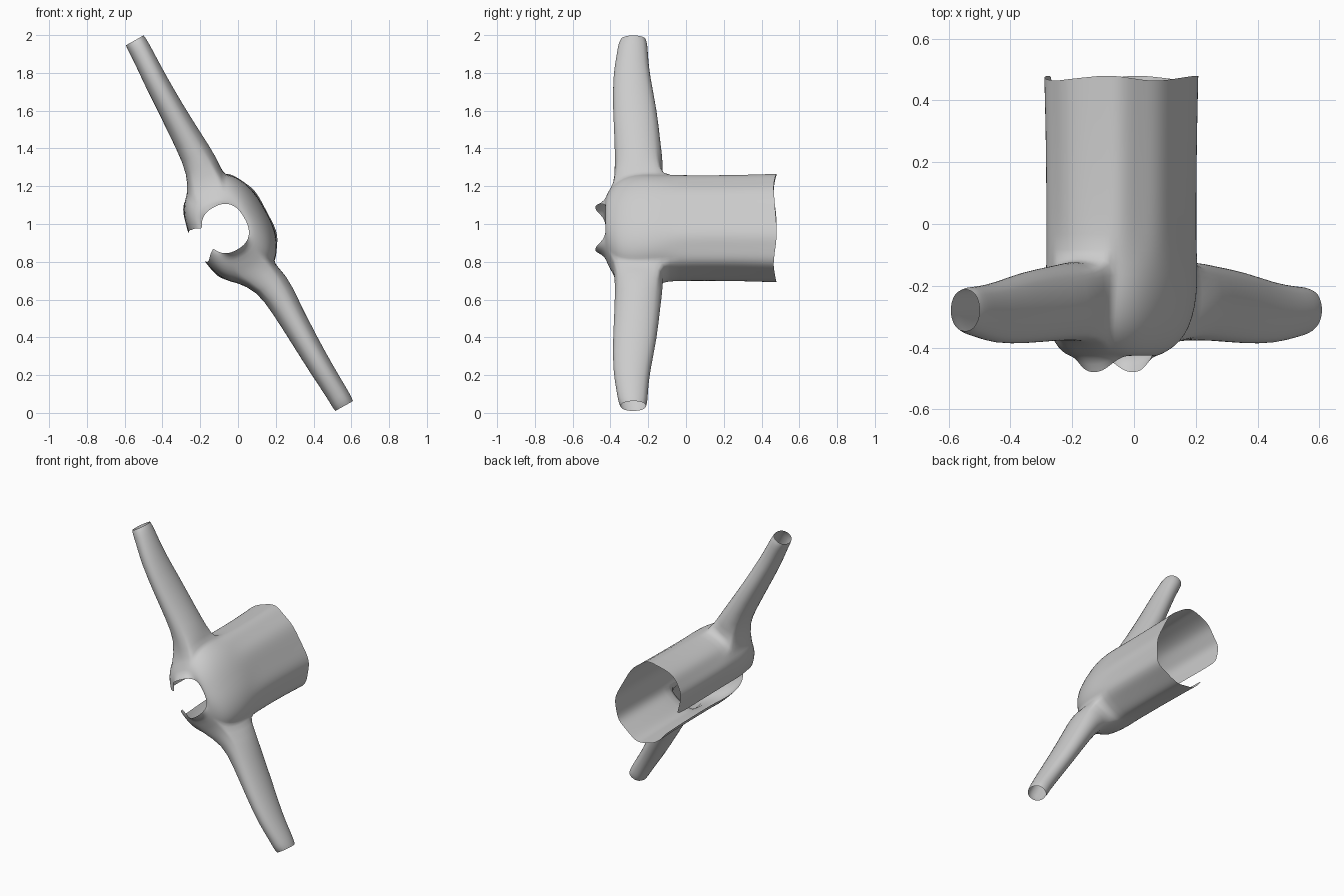
import bpy, bmesh, math
from mathutils import Vector

if "Cube" in bpy.data.objects:
    bpy.data.objects.remove(bpy.data.objects["Cube"])

# Garment axes: u runs along the sleeves, v towards the back, y down to the hem
SLEEVE = Vector((-0.49, 0, 0.872))
BACK = Vector((0.872, 0, 0.49))
COLS = 48


def place(u, v, y):
    return Vector((0, y, 1)) + SLEEVE * u + BACK * v


def power(x, e):
    return math.copysign(abs(x) ** e, x)


# Torso rows from hem to collar: y, half width, half depth, centre v, opening angle
ROWS = [
    (0.472, 0.292, 0.213, -0.045, 0.24), (0.30, 0.285, 0.21, -0.045, 0.24),
    (0.10, 0.283, 0.208, -0.045, 0.24), (-0.04, 0.285, 0.207, -0.045, 0.24),
    (-0.13, 0.29, 0.208, -0.045, 0.24), (-0.20, 0.298, 0.207, -0.047, 0.24),
    (-0.27, 0.298, 0.20, -0.05, 0.25), (-0.335, 0.285, 0.187, -0.056, 0.27),
    (-0.382, 0.25, 0.17, -0.063, 0.30), (-0.415, 0.195, 0.146, -0.067, 0.34),
    (-0.428, 0.15, 0.125, -0.07, 0.38), (-0.425, 0.128, 0.115, -0.07, 0.42),
]
# Sleeve rings: u, centre v, centre y, radius in y, radius in v
RINGS = [
    (0.36, -0.015, -0.247, 0.130, 0.094), (0.50, -0.012, -0.256, 0.122, 0.081),
    (0.70, -0.012, -0.270, 0.118, 0.070), (0.90, -0.008, -0.289, 0.099, 0.064),
    (1.03, 0.0, -0.284, 0.083, 0.060), (1.09, 0.0, -0.281, 0.078, 0.060),
    (1.115, 0.0, -0.279, 0.068, 0.056),
]

bm = bmesh.new()

# Open-fronted torso sheet, with soft folds and a wavy hem
flat, grid = [], []
for r, (y, hw, hd, vc, t0) in enumerate(ROWS):
    frow, grow = [], []
    for i in range(COLS + 1):
        t = t0 + (2 * math.pi - 2 * t0) * i / COLS
        fold = 1 + (0.015 * math.sin(9 * t + 1) if r < 4 else 0)
        u = hw * power(math.sin(t), 0.82) * fold
        v = vc - hd * power(math.cos(t), 0.82) * fold
        yy = y
        if r > 8:                         # neck sits slightly high of the middle
            u += 0.012
        if r == 0:
            yy += 0.008 * math.sin(4 * t)
        if r == len(ROWS) - 1:            # raised collar tabs beside the neck
            yy -= 0.055 * abs(math.sin(t)) ** 6
        frow.append((u, v, yy))
        grow.append(bm.verts.new(place(u, v, yy)))
    flat.append(frow)
    grid.append(grow)

R0, R1 = 4, 8
HOLES = [(7, 15), (33, 41)]
for r in range(len(ROWS) - 1):
    for i in range(COLS):
        if R0 <= r < R1 and any(a <= i < b for a, b in HOLES):
            continue
        bm.faces.new((grid[r][i], grid[r][i + 1], grid[r + 1][i + 1], grid[r + 1][i]))

# Sleeves grown out of the two armholes, the lower one set slightly further back
for (a, b), side, shift in zip(HOLES, (1, -1), (0, 0.018)):
    loop = ([(R0, i) for i in range(a, b)] + [(r, b) for r in range(R0, R1)]
            + [(R1, i) for i in range(b, a, -1)] + [(r, a) for r in range(R1, R0, -1)])
    angles = []
    for r, i in loop:
        u, v, y = flat[r][i]
        angles.append(math.atan2((y + 0.257) / 0.127, (v + 0.045) / 0.11))
    prev = [grid[r][i] for r, i in loop]
    n = len(loop)
    for u, vc, yc, ry, rv in RINGS:
        ring = [bm.verts.new(place(side * u, vc + shift + rv * math.cos(p),
                                   yc + ry * math.sin(p))) for p in angles]
        for k in range(n):
            j = (k + 1) % n
            bm.faces.new((prev[k], prev[j], ring[j], ring[k]))
        prev = ring

# Drop the unused vertices inside the armholes and unify the normals
bmesh.ops.delete(bm, geom=[v for v in bm.verts if not v.link_faces], context='VERTS')
bmesh.ops.recalc_face_normals(bm, faces=bm.faces)
mesh = bpy.data.meshes.new("open_jacket")
bm.to_mesh(mesh)
bm.free()
jacket = bpy.data.objects.new("open_jacket", mesh)
bpy.context.collection.objects.link(jacket)
for p in mesh.polygons:
    p.use_smooth = True
sub = jacket.modifiers.new("smooth", 'SUBSURF')
sub.levels = sub.render_levels = 1
